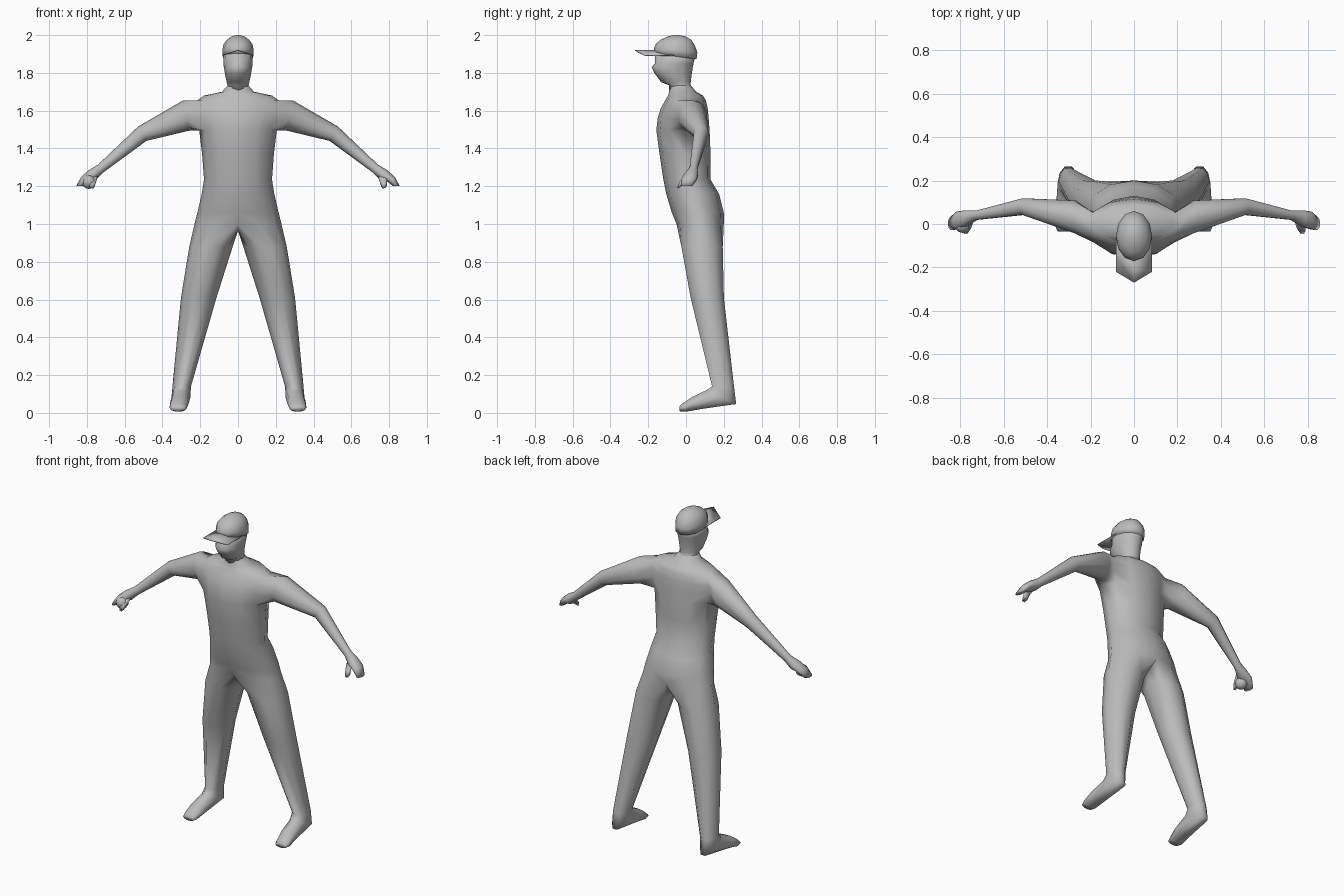
import bpy, bmesh
from math import sin, cos, pi, radians
from mathutils import Vector

cube = bpy.data.objects.get("Cube")
if cube:
    bpy.data.objects.remove(cube)

grey = bpy.data.materials.new("plain grey")
grey.use_nodes = True
grey.diffuse_color = (0.5, 0.5, 0.5, 1)
grey.node_tree.nodes["Principled BSDF"].inputs["Base Color"].default_value = (0.5, 0.5, 0.5, 1)


def finish(bm, name):
    bmesh.ops.recalc_face_normals(bm, faces=bm.faces)
    for f in bm.faces:
        f.smooth = True
    mesh = bpy.data.meshes.new(name)
    bm.to_mesh(mesh)
    bm.free()
    mesh.materials.append(grey)
    obj = bpy.data.objects.new(name, mesh)
    bpy.context.collection.objects.link(obj)
    return obj


def ring(bm, a, b, width, n=10, start=0):
    """Oval through opposite points a and b, with a half-width vector."""
    a, b, w = Vector(a), Vector(b), Vector(width)
    turns = [start + 2 * pi * k / n for k in range(n)]
    return [bm.verts.new((a + b) / 2 + (a - b) / 2 * cos(t) + w * sin(t)) for t in turns]


def skin(bm, rings, closed=True, cap_end=True, cap_start=False):
    for p, q in zip(rings, rings[1:]):
        n = len(p)
        for i in range(n if closed else n - 1):
            j = (i + 1) % n
            bm.faces.new((p[i], p[j], q[j], q[i]))
    if cap_end:
        bm.faces.new(rings[-1])
    if cap_start:
        bm.faces.new(rings[0])


# Half of the body: torso rows as (z, half width, front y, back y)
torso = [(1.74, 0.05, -0.085, 0.02), (1.70, 0.085, -0.09, 0.055), (1.68, 0.18, -0.095, 0.09),
         (1.655, 0.215, -0.11, 0.105), (1.61, 0.225, -0.135, 0.115), (1.56, 0.22, -0.15, 0.12),
         (1.495, 0.205, -0.157, 0.125), (1.37, 0.19, -0.14, 0.13), (1.235, 0.18, -0.12, 0.13),
         (1.16, 0.192, -0.105, 0.175), (1.06, 0.215, -0.075, 0.2), (1.0, 0.23, -0.05, 0.2)]
bm = bmesh.new()
rows = []
for z, hw, front, back in torso:
    turns = [radians(30 * k - 90) for k in range(7)]
    rows.append([bm.verts.new((hw * cos(t), (front + back) / 2 + (back - front) / 2 * sin(t), z))
                 for t in turns])
TOP, LOW = 3, 6
for r in range(len(rows) - 1):
    for c in range(6):
        if not (TOP <= r < LOW and c in (2, 3)):
            p, q = rows[r], rows[r + 1]
            bm.faces.new((p[c], p[c + 1], q[c + 1], q[c]))

# Arm and hand grow from the shoulder opening: top x, z, bottom x, z, front y, back y
arm = [(0.29, 1.655, 0.255, 1.495, -0.045, 0.112), (0.53, 1.515, 0.485, 1.44, 0.04, 0.12),
       (0.74, 1.315, 0.71, 1.275, 0.018, 0.062), (0.79, 1.285, 0.75, 1.235, -0.01, 0.065),
       (0.83, 1.25, 0.79, 1.225, -0.025, 0.06), (0.857, 1.2, 0.822, 1.2, -0.03, 0.035)]
hole = [rows[TOP][3]] + [rows[r][4] for r in range(TOP, LOW + 1)] + [rows[LOW][3]]
hole += [rows[r][2] for r in range(LOW, TOP - 1, -1)]
skin(bm, [hole] + [ring(bm, (tx, (f + b) / 2, tz), (bx, (f + b) / 2, bz), (0, (b - f) / 2, 0))
                   for tx, tz, bx, bz, f, b in arm])

# Thumb
skin(bm, [ring(bm, (0.79, y, z), (0.79 - s, y, z - 0.01), (0, 0.018, 0.012), 6)
          for y, z, s in ((0.01, 1.265, 0.05), (-0.02, 1.235, 0.04), (-0.03, 1.205, 0.03))],
     cap_start=True)

# Leg and foot: front y, z, back y, z, centre x, half width
leg = [(-0.03, 0.88, 0.2, 0.88, 0.143, 0.115), (0.02, 0.61, 0.205, 0.61, 0.208, 0.094),
       (0.135, 0.14, 0.257, 0.14, 0.298, 0.049), (0.1, 0.12, 0.27, 0.045, 0.302, 0.05),
       (0.03, 0.085, 0.09, 0.02, 0.31, 0.05), (-0.02, 0.05, 0.0, 0.005, 0.316, 0.046),
       (-0.035, 0.035, -0.033, 0.008, 0.316, 0.036)]
seam = [bm.verts.new((0, y, 0.965)) for y in (0.13, 0.07, 0.01)]
skin(bm, [rows[-1] + seam] + [ring(bm, (x, f, fz), (x, b, bz), (w, 0, 0), start=radians(-18))
                              for f, fz, b, bz, x, w in leg])
body = finish(bm, "body")
mirror = body.modifiers.new("Mirror", 'MIRROR')
mirror.use_clip = True


def upright(name, sections, tilt=0.0):
    """Loft of ovals given as z, half width, front y, back y."""
    bm = bmesh.new()
    skin(bm, [ring(bm, (0, f, z + tilt * k), (0, b, z - tilt * k), (hw, 0, 0), 12)
              for k, (z, hw, f, b) in zip((1, 0.6, 0.3, 0, 0, 0, 0), sections)], cap_start=True)
    return finish(bm, name)


# Neck, jaw and face
bm = bmesh.new()
head = [(1.68, 1.70, 0.062, -0.088, 0.05), (1.735, 1.735, 0.056, -0.09, 0.025),
        (1.75, 1.75, 0.06, -0.13, 0.025), (1.8, 1.79, 0.069, -0.168, 0.03),
        (1.83, 1.83, 0.075, -0.182, 0.036), (1.85, 1.85, 0.077, -0.165, 0.04),
        (1.91, 1.89, 0.079, -0.163, 0.05)]
skin(bm, [ring(bm, (0, f, fz), (0, b, bz), (hw, 0, 0), 12) for fz, bz, hw, f, b in head],
     cap_start=True)
finish(bm, "head")

# Cap crown, its lower rim dropping to the back
upright("cap_crown", [(1.888, 0.083, -0.17, 0.056), (1.92, 0.083, -0.17, 0.06),
                      (1.95, 0.077, -0.158, 0.047), (1.975, 0.06, -0.135, 0.028),
                      (1.992, 0.035, -0.1, 0.0), (2.0, 0.012, -0.065, -0.035)], tilt=0.016)

# Cap brim, creased along the middle
bm = bmesh.new()
edges = [[bm.verts.new((x, y if x else ym, 1.922 if x == 0 else 1.895)) for x in (-0.083, 0, 0.083)]
         for y, ym in ((-0.06, -0.15), (-0.15, -0.2), (-0.22, -0.27))]
skin(bm, edges, closed=False, cap_end=False)
brim = finish(bm, "cap_brim")
brim.modifiers.new("Solidify", 'SOLIDIFY').thickness = 0.005

# Ball held in the right hand
bm = bmesh.new()
bmesh.ops.create_uvsphere(bm, u_segments=12, v_segments=8, radius=0.036)
ball = finish(bm, "ball")
ball.location = (-0.79, -0.005, 1.222)
